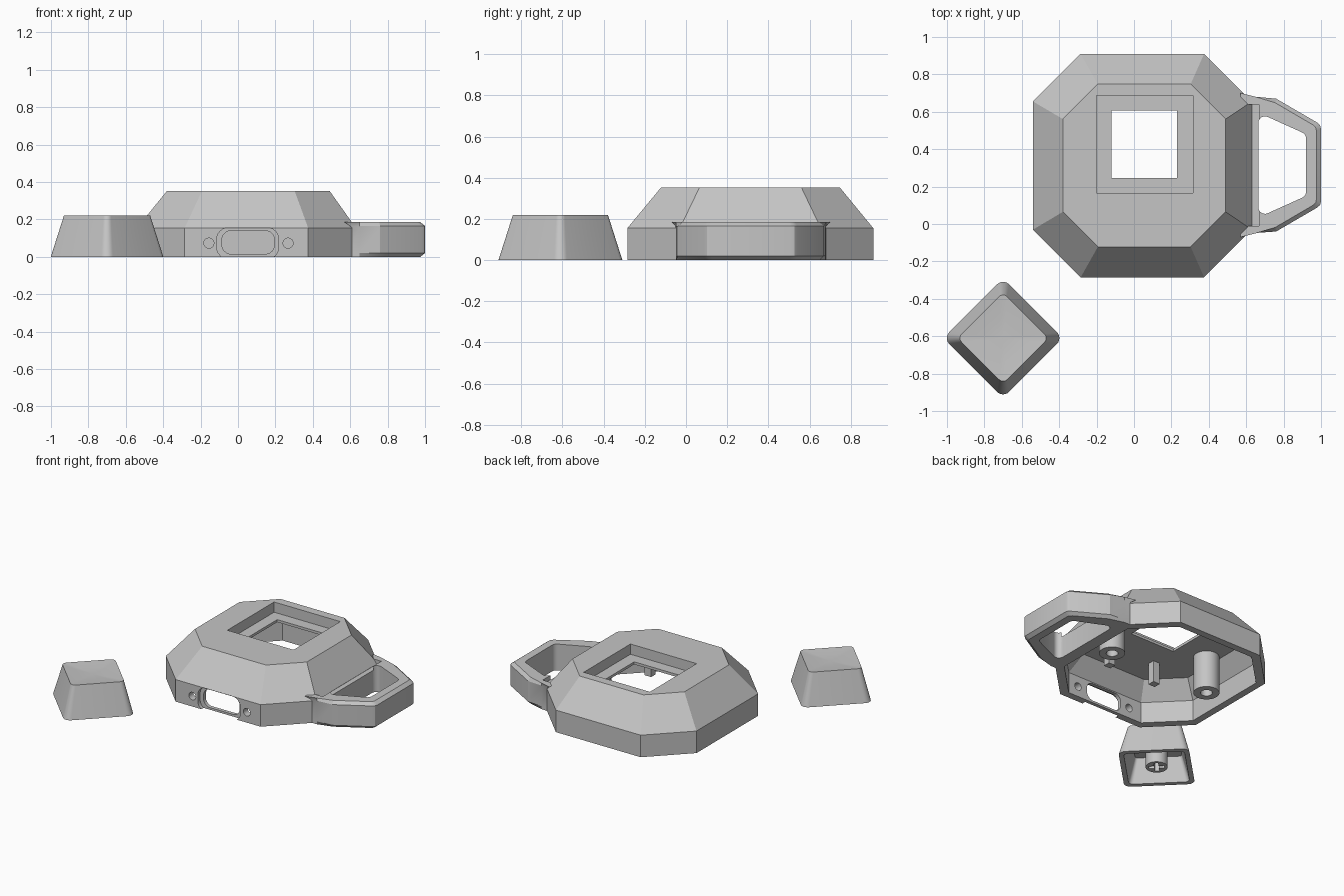
import bpy, bmesh, math
from mathutils import Vector

if "Cube" in bpy.data.objects:
    bpy.data.objects.remove(bpy.data.objects["Cube"])

grey = bpy.data.materials.new("light_grey_plastic")
grey.diffuse_color = (0.56, 0.56, 0.56, 1)
grey.use_nodes = True
grey.node_tree.nodes["Principled BSDF"].inputs["Base Color"].default_value = grey.diffuse_color


# ---------- helpers ----------
def loft(name, rings, dish=0.0):
    """Solid through stacked rings of 3D points; optional dished top."""
    bm = bmesh.new()
    rows = [[bm.verts.new(p) for p in r] for r in rings]
    n = len(rows[0])
    for a, b in zip(rows, rows[1:]):
        for i in range(n):
            bm.faces.new((a[i], a[(i + 1) % n], b[(i + 1) % n], b[i]))
    bm.faces.new(rows[0][::-1])
    if dish:
        c = sum((v.co for v in rows[-1]), Vector()) / n
        inner = [bm.verts.new(c.lerp(v.co, 0.5) - Vector((0, 0, dish * 0.75))) for v in rows[-1]]
        mid = bm.verts.new(c - Vector((0, 0, dish)))
        for i in range(n):
            j = (i + 1) % n
            bm.faces.new((rows[-1][i], rows[-1][j], inner[j], inner[i]))
            bm.faces.new((inner[i], inner[j], mid))
    else:
        bm.faces.new(rows[-1])
    bmesh.ops.recalc_face_normals(bm, faces=bm.faces)
    me = bpy.data.meshes.new(name)
    bm.to_mesh(me)
    bm.free()
    me.materials.append(grey)
    ob = bpy.data.objects.new(name, me)
    bpy.context.collection.objects.link(ob)
    return ob


def at_z(pts, z):
    return [(x, y, z) for x, y in pts]


def at_y(pts, y):
    return [(x, y, z) for x, z in pts]


def octagon(x0, x1, y0, y1, c):
    return [(x0 + c, y0), (x1 - c, y0), (x1, y0 + c), (x1, y1 - c),
            (x1 - c, y1), (x0 + c, y1), (x0, y1 - c), (x0, y0 + c)]


def rect(x0, x1, y0, y1):
    return [(x0, y0), (x1, y0), (x1, y1), (x0, y1)]


def circle(cx, cy, r, n=32):
    return [(cx + r * math.cos(math.tau * i / n), cy + r * math.sin(math.tau * i / n)) for i in range(n)]


def fillet(pts, r, seg=6):
    """Round every corner of a counter-clockwise convex outline."""
    out = []
    for i in range(len(pts)):
        p = Vector(pts[i])
        u = (Vector(pts[i - 1]) - p).normalized()
        v = (Vector(pts[(i + 1) % len(pts)]) - p).normalized()
        half = u.angle(v) / 2
        c = p + (u + v).normalized() * r / math.sin(half)
        a = p + u * r / math.tan(half) - c
        turn = math.pi - 2 * half
        for k in range(seg + 1):
            t = turn * k / seg
            out.append((c.x + a.x * math.cos(t) - a.y * math.sin(t),
                        c.y + a.x * math.sin(t) + a.y * math.cos(t)))
    return out


def turned_square(half, r):
    """Rounded square turned 45 degrees about the keycap centre."""
    s = math.sqrt(0.5)
    return [(KX + (x - y) * s, KY + (x + y) * s) for x, y in fillet(rect(-half, half, -half, half), r)]


def mirrored(pts):
    """Complete an outline by mirroring it across the middle of the case."""
    return pts + [(x, 0.63 - y) for x, y in reversed(pts)]


def cut(ob, *cutters):
    for c in cutters:
        m = ob.modifiers.new("cut", 'BOOLEAN')
        m.operation, m.solver, m.object = 'DIFFERENCE', 'EXACT', c
        bpy.context.view_layer.objects.active = ob
        bpy.ops.object.modifier_apply(modifier=m.name)
        bpy.data.objects.remove(c)


# ---------- case shell ----------
base = octagon(-0.54, 0.63, -0.285, 0.91, 0.255)
case = loft("case_shell", [at_z(base, 0), at_z(base, 0.155),
                           at_z(octagon(-0.38, 0.49, -0.122, 0.748, 0.187), 0.352)])
inside = octagon(-0.49, 0.58, -0.235, 0.86, 0.235)
cavity = loft("cavity", [at_z(inside, -0.1), at_z(inside, 0.148),
                         at_z(octagon(-0.405, 0.495, -0.147, 0.773, 0.198), 0.262)])
top_recess = loft("top_recess", [at_z(rect(-0.2, 0.315, 0.167, 0.687), z) for z in (0.28, 0.5)])
switch_hole = loft("switch_hole", [at_z(rect(-0.12, 0.23, 0.247, 0.607), z) for z in (0.1, 0.4)])
port_recess = loft("port_recess", [at_y(fillet(rect(-0.113, 0.217, -0.01, 0.155), 0.06), y)
                                   for y in (-0.4, -0.26)])
port_slot = loft("port_slot", [at_y(fillet(rect(-0.086, 0.195, 0.015, 0.14), 0.05), y)
                               for y in (-0.4, -0.18)])
screws = [loft("screw_hole", [at_y(circle(x, 0.073, 0.027, 24), y) for y in (-0.4, -0.18)])
          for x in (-0.156, 0.268)]
cut(case, cavity, top_recess, switch_hole, port_recess, port_slot, *screws)

# ---------- inside of the case: screw posts and clip blocks ----------
for side, x in (("right", 0.455), ("left", -0.33)):
    post = loft(side + "_screw_post", [at_z(circle(x, 0.325, 0.083), z) for z in (0.0, 0.27)])
    cut(post, loft("bore", [at_z(circle(x, 0.325, 0.038), z) for z in (-0.1, 0.15)]))
for side, x in (("right", 0.245), ("left", -0.125)):
    loft(side + "_clip_block", [at_z(rect(x - 0.026, x + 0.026, 0.025, 0.075), z) for z in (0.11, 0.27)])

# ---------- strap loop ----------
outer = mirrored([(0.60, -0.05), (0.65, -0.048), (0.76, -0.04),
                  (0.98, 0.088), (0.995, 0.102), (1.0, 0.122)])
inset = mirrored([(0.60, -0.05), (0.65, -0.048), (0.755, -0.018),
                  (0.957, 0.1), (0.971, 0.113), (0.975, 0.13)])
flare = mirrored([(0.57, -0.07), (0.65, -0.05), (0.755, -0.018),
                  (0.957, 0.1), (0.971, 0.113), (0.975, 0.13)])
loop = loft("strap_loop", [at_z(inset, 0), at_z(outer, 0.02), at_z(outer, 0.165), at_z(flare, 0.185)])
opening = [(0.665, 0.035), (0.92, 0.15), (0.92, 0.48), (0.665, 0.595)]
cut(loop, loft("loop_opening", [at_z(fillet(opening, 0.035), z) for z in (-0.1, 0.3)]),
    loft("loop_step", [at_z(rect(0.5, 0.667, -0.01, 0.64), z) for z in (0.154, 0.3)]))

# ---------- keycap ----------
KX, KY = -0.70, -0.61
cap = loft("keycap", [at_z(turned_square(0.226, 0.045), 0),
                      at_z(turned_square(0.172, 0.03), 0.22)], dish=0.012)
cut(cap, loft("cap_cavity", [at_z(turned_square(0.20, 0.03), -0.02),
                             at_z(turned_square(0.15, 0.02), 0.165)]))

# keycap stem with a cross socket
stem = loft("keycap_stem", [at_z(circle(KX, KY, 0.07), z) for z in (0.005, 0.18)])


def bar(name, angle, x0, x1, w, z0, z1):
    c, s = math.cos(angle), math.sin(angle)
    pts = [(KX + x * c - y * s, KY + x * s + y * c) for x, y in rect(x0, x1, -w, w)]
    return loft(name, [at_z(pts, z0), at_z(pts, z1)])


cut(stem, *[bar("cross", math.pi * q, -0.05, 0.05, 0.014, -0.05, 0.12) for q in (0.25, 0.75)])
for i in range(2):
    bar("stem_rib_%d" % (i + 1), math.pi * (0.25 + i), 0.06, 0.165, 0.012, 0.09, 0.18)

# ---------- shading ----------
for ob in bpy.context.scene.objects:
    ob.select_set(True)
    bpy.context.view_layer.objects.active = ob
bpy.ops.object.shade_smooth_by_angle(angle=math.radians(24))
